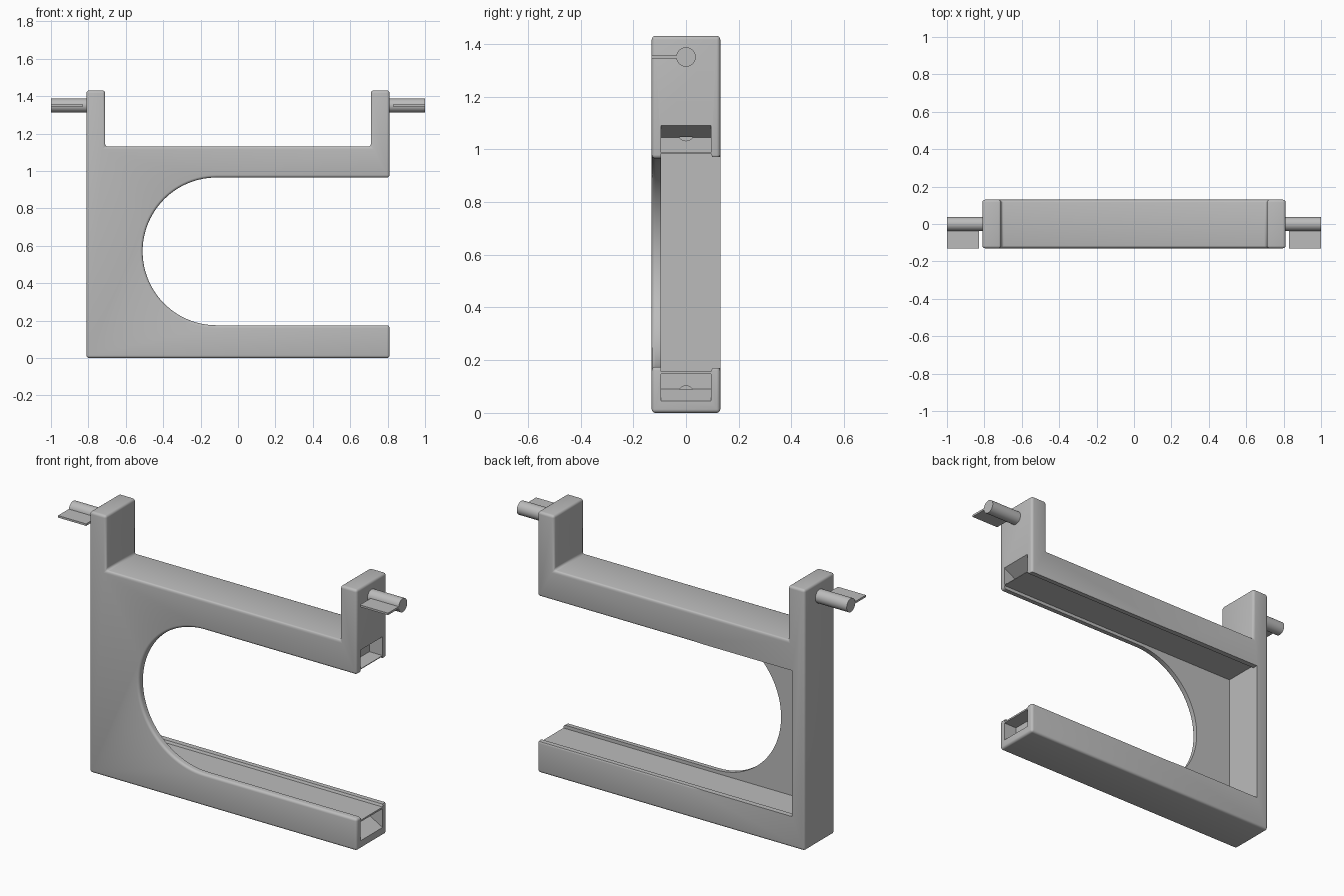
import bpy, bmesh, math
from mathutils import Vector

cube = bpy.data.objects.get("Cube")
if cube:
    bpy.data.objects.remove(cube, do_unlink=True)

grey = bpy.data.materials.new("light_grey")
grey.use_nodes = True
COLOUR = (0.5, 0.5, 0.5, 1)
grey.diffuse_color = COLOUR
grey.node_tree.nodes["Principled BSDF"].inputs["Base Color"].default_value = COLOUR


def prism(name, points, axis, start, end):
    """Extrude a closed profile along x (points are y, z) or y (points are x, z)."""
    def place(p, d):
        return Vector((d, p[0], p[1])) if axis == "x" else Vector((p[0], d, p[1]))
    bm = bmesh.new()
    face = bm.faces.new([bm.verts.new(place(p, start)) for p in points])
    out = bmesh.ops.extrude_face_region(bm, geom=[face])
    moved = [v for v in out["geom"] if isinstance(v, bmesh.types.BMVert)]
    bmesh.ops.translate(bm, verts=moved, vec=place((0, 0), end - start))
    bmesh.ops.recalc_face_normals(bm, faces=bm.faces)
    mesh = bpy.data.meshes.new(name)
    bm.to_mesh(mesh)
    bm.free()
    obj = bpy.data.objects.new(name, mesh)
    bpy.context.collection.objects.link(obj)
    mesh.materials.append(grey)
    return obj


def circle(cx, cy, r, n=40):
    return [(cx + r * math.cos(math.tau * i / n), cy + r * math.sin(math.tau * i / n)) for i in range(n)]


def activate(obj):
    bpy.ops.object.select_all(action="DESELECT")
    obj.select_set(True)
    bpy.context.view_layer.objects.active = obj


def cut(obj, cutter):
    activate(obj)
    mod = obj.modifiers.new("cut", "BOOLEAN")
    mod.operation = "DIFFERENCE"
    mod.solver = "EXACT"
    mod.object = cutter
    bpy.ops.object.modifier_apply(modifier=mod.name)
    bpy.data.objects.remove(cutter, do_unlink=True)


def smooth(obj):
    activate(obj)
    bpy.ops.object.shade_smooth_by_angle(angle=math.radians(35))


W, D, MID = 0.81, 0.13, 0.57          # half width, half depth, opening centre height
R, CX, POST = 0.395, -0.115, 0.71     # opening radius and centre, inner side of posts
SHELF, TOP = 1.13, 1.43

# Frame: C-shaped outline with two upright posts, all edges rounded
arc = [(CX - R * math.sin(a), MID + R * math.cos(a))
       for a in (math.pi * i / 48 for i in range(49))]
outline = [(-W, 0), (-W, TOP), (-POST, TOP), (-POST, SHELF), (POST, SHELF),
           (POST, TOP), (W, TOP), (W, MID + R)] + arc + [(W, MID - R), (W, 0)]
frame = prism("frame", outline, "y", -D, D)
activate(frame)
bevel = frame.modifiers.new("round", "BEVEL")
bevel.width = 0.014
bevel.segments = 4
bevel.limit_method = "ANGLE"
bpy.ops.object.modifier_apply(modifier=bevel.name)

# Rear recess behind the front plate, leaving a low lip along each arm
half = [(-0.095, 0.157), (0.095, 0.157), (0.1, 0.17), (0.2, 0.17)]
recess = half + [(y, 2 * MID - z) for y, z in reversed(half)]
cut(frame, prism("recess_cutter", recess, "x", -0.735, 0.9))

# Wedge-shaped sockets with a round hole in the arm ends
for flip in (False, True):
    def height(z):
        return 1.135 - z if flip else z
    wedge = [(0.9, 0.045), (W, 0.045), (0.73, 0.09), (0.73, 0.148), (0.9, 0.148)]
    cut(frame, prism("socket_cutter", [(x, height(z)) for x, z in wedge], "y", -0.095, 0.095))
    cut(frame, prism("hole_cutter", circle(0, height(0.073), 0.03, 24), "x", 0.65, 0.732))
smooth(frame)

# Pegs with a flat fin towards the front
for side, s in (("left", 1), ("right", -1)):
    smooth(prism(side + "_peg", circle(0, 1.35, 0.037), "x", s * (W - 0.02), s))
    fin = [(-D, 1.345), (0, 1.345), (0, 1.356), (-D, 1.356)]
    prism(side + "_fin", fin, "x", s * 0.83, s)
